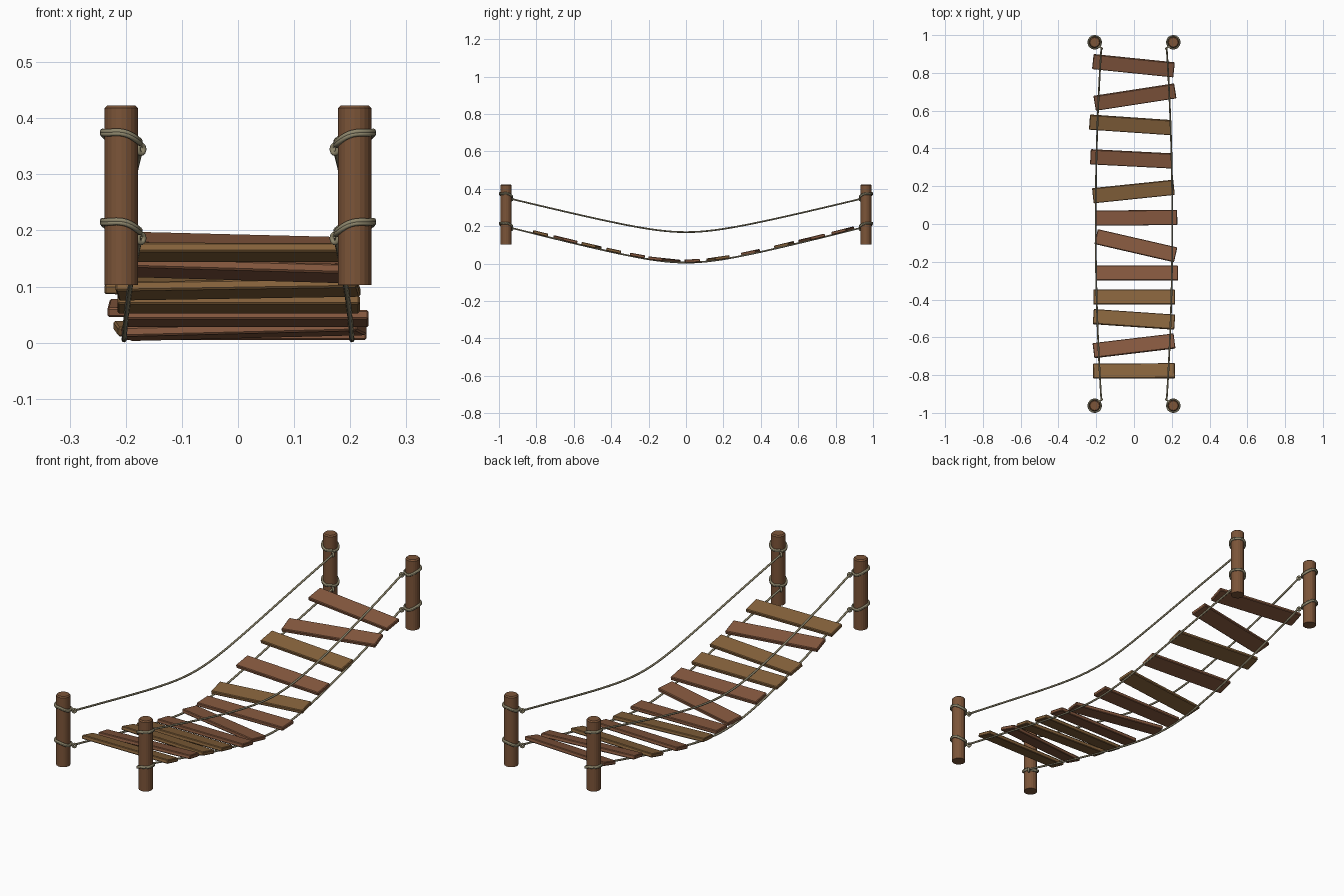
import bpy, bmesh
from math import sin, cos, pi, sqrt, atan, atan2, radians
from mathutils import Matrix

if "Cube" in bpy.data.objects:
    bpy.data.objects.remove(bpy.data.objects["Cube"])


def material(name, rgb):
    m = bpy.data.materials.new(name)
    m.diffuse_color = (*rgb, 1)
    m.use_nodes = True
    m.node_tree.nodes["Principled BSDF"].inputs["Base Color"].default_value = m.diffuse_color
    return m


POST = material("post_wood", (0.20, 0.09, 0.04))
RED = material("red_wood", (0.24, 0.10, 0.05))
TAN = material("tan_wood", (0.24, 0.125, 0.045))
ROPE = material("rope_fibre", (0.27, 0.24, 0.15))


def mesh_object(name, bm, mat):
    me = bpy.data.meshes.new(name)
    bm.to_mesh(me)
    bm.free()
    ob = bpy.data.objects.new(name, me)
    bpy.context.collection.objects.link(ob)
    me.materials.append(mat)
    return ob


def rope(name, points, radius, closed=False):
    cu = bpy.data.curves.new(name, 'CURVE')
    cu.dimensions = '3D'
    cu.bevel_depth = radius
    cu.bevel_resolution = 2
    cu.use_fill_caps = True
    sp = cu.splines.new('POLY')
    sp.points.add(len(points) - 1)
    for p, co in zip(sp.points, points):
        p.co = (*co, 1)
    sp.use_cyclic_u = closed
    sp.use_smooth = True
    cu.materials.append(ROPE)
    ob = bpy.data.objects.new(name, cu)
    bpy.context.collection.objects.link(ob)
    return ob


PX, PY, PR = 0.208, 0.962, 0.0295      # post position and radius
KX, KY = 0.173, 0.932                  # knot position
C = 0.25                               # roundness of the sag


def sag(y, low, slope):
    return low + slope * (sqrt(y * y + C * C) - C)


LOW, SLOPE = 0.005, 0.259

# Posts with a chamfered top, each with two lashings and knots
for sx, xn in ((-1, "left"), (1, "right")):
    for sy, yn in ((-1, "front"), (1, "back")):
        bm = bmesh.new()
        bmesh.ops.create_cone(bm, cap_ends=True, segments=20, radius1=PR,
                              radius2=PR, depth=0.32)
        rim = [e for e in bm.edges if all(v.co.z > 0 for v in e.verts)]
        bmesh.ops.bevel(bm, geom=rim, offset=0.005, segments=1, affect='EDGES')
        bmesh.ops.translate(bm, verts=bm.verts, vec=(sx * PX, sy * PY, 0.263))
        mesh_object(f"post_{yn}_{xn}", bm, POST)

        toward = atan2(sy * (KY - PY), sx * (KX - PX))
        for level, z in (("upper", 0.365), ("lower", 0.206)):
            # two turns round the post, dipping toward the knot
            turns = []
            for i in range(65):
                a = toward + 4 * pi * i / 64
                r = PR + 0.0042
                dip = -0.011 * cos(a - toward) + 0.002 * cos(3 * (a - toward))
                turns.append((sx * PX + r * cos(a), sy * PY + r * sin(a),
                              z + dip + 0.009 * (i / 64 - 0.5)))
            rope(f"{level}_lashing_{yn}_{xn}", turns, 0.0045)
            # knot ring standing at the inner corner
            ring = [(sx * KX + 0.007 * cos(t) * cos(toward),
                     sy * KY + 0.007 * cos(t) * sin(toward),
                     z - 0.02 + 0.008 * sin(t))
                    for t in (2 * pi * k / 16 for k in range(16))]
            rope(f"{level}_knot_{yn}_{xn}", ring, 0.0045, True)

# Sagging hand ropes and foot ropes, bowed outward in the middle
for sx, xn in ((-1, "left"), (1, "right")):
    for part, low, slope in (("hand_rope", 0.168, 0.248),
                             ("foot_rope", LOW, SLOPE)):
        pts = []
        for i in range(49):
            y = KY * (i / 24 - 1)
            x = KX + 0.03 * (1 - (y / KY) ** 2)
            pts.append((sx * x, y, sag(y, low, slope)))
        rope(f"{part}_{xn}", pts, 0.0045)

# Planks: x, y, yaw in degrees, material
planks = [
    (-0.003, 0.838, -6, RED), (0.005, 0.672, 9, RED), (-0.020, 0.525, -4, TAN),
    (-0.015, 0.345, -3, RED), (-0.003, 0.172, 6, TAN), (0.013, 0.033, 0.5, RED),
    (0.010, -0.115, -13, RED), (0.017, -0.260, 0, RED), (0.001, -0.387, 0, TAN),
    (0.000, -0.505, -4, TAN), (0.000, -0.645, 7, RED), (0.000, -0.778, 0.3, TAN),
]
for n, (x, y, yaw, mat) in enumerate(planks):
    pitch = atan(SLOPE * y / sqrt(y * y + C * C))
    bm = bmesh.new()
    bmesh.ops.create_cube(bm, size=1)
    bmesh.ops.scale(bm, verts=bm.verts, vec=(0.432, 0.08, 0.017))
    bmesh.ops.bevel(bm, geom=bm.edges[:], offset=0.003, segments=1,
                    affect='EDGES')
    bm.transform(Matrix.Translation((x, y, sag(y, LOW, SLOPE) + 0.009))
                 @ Matrix.Rotation(pitch, 4, 'X')
                 @ Matrix.Rotation(radians(yaw), 4, 'Z'))
    mesh_object(f"plank_{n + 1}", bm, mat)
